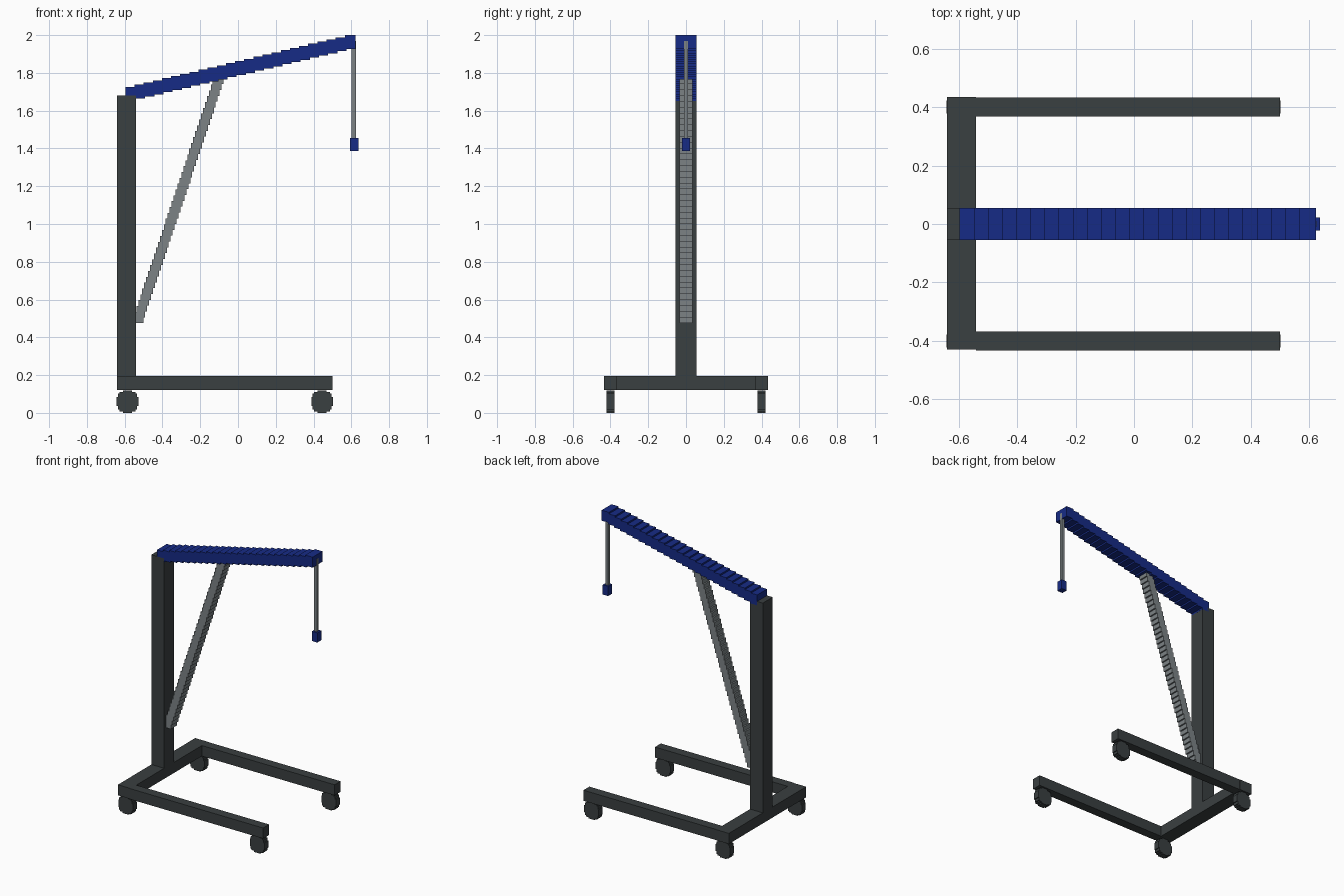
import bpy, bmesh
from mathutils import Vector

if "Cube" in bpy.data.objects:
    bpy.data.objects.remove(bpy.data.objects["Cube"])


def material(name, rgb):
    m = bpy.data.materials.new(name)
    m.diffuse_color = (*rgb, 1)
    m.use_nodes = True
    m.node_tree.nodes["Principled BSDF"].inputs["Base Color"].default_value = m.diffuse_color
    return m


DARK = material("dark_steel", (0.042, 0.05, 0.052))
GREY = material("grey_steel", (0.2, 0.225, 0.235))
BLUE = material("blue_paint", (0.008, 0.024, 0.24))


def extrude(name, profile, axis, lo, hi, mat):
    """Extrude a 2D outline: axis 'y' takes (x, z) points, 'z' takes (x, y)."""
    bm = bmesh.new()
    verts = [bm.verts.new((a, lo, b) if axis == 'y' else (a, b, lo)) for a, b in profile]
    face = bm.faces.new(verts)
    res = bmesh.ops.extrude_face_region(bm, geom=[face])
    move = Vector((0, hi - lo, 0) if axis == 'y' else (0, 0, hi - lo))
    bmesh.ops.translate(bm, vec=move, verts=[v for v in res["geom"] if isinstance(v, bmesh.types.BMVert)])
    bmesh.ops.recalc_face_normals(bm, faces=bm.faces)
    me = bpy.data.meshes.new(name)
    bm.to_mesh(me)
    bm.free()
    me.materials.append(mat)
    ob = bpy.data.objects.new(name, me)
    bpy.context.collection.objects.link(ob)
    return ob


def box(name, x0, x1, y0, y1, z0, z1, mat):
    return extrude(name, [(x0, y0), (x1, y0), (x1, y1), (x0, y1)], 'z', z0, z1, mat)


def staircase(start, end, w, h, n):
    """Outline of n overlapping w x h blocks stepping up from start to end."""
    dx, dz = (end[0] - start[0]) / (n - 1), (end[1] - start[1]) / (n - 1)
    c = [(start[0] + i * dx, start[1] + i * dz) for i in range(n)]
    w, h = w / 2, h / 2
    low, top = [(c[0][0] - w, c[0][1] - h)], []
    for i, (x, z) in enumerate(c):
        low.append((x + w, z - h))
        if i < n - 1:
            low.append((x + w, z + dz - h))
        if i:
            top.append((x - w, z - dz + h))
        top.append((x - w, z + h))
    return low + [(c[-1][0] + w, c[-1][1] + h)] + top[::-1]


# U-shaped base frame
box("base_crossbeam", -0.64, -0.54, -0.43, 0.435, 0.12, 0.195, DARK)
for side, s in (("left", 1), ("right", -1)):
    box(side + "_base_leg", -0.54, 0.5, s * 0.4 - 0.033, s * 0.4 + 0.033, 0.12, 0.195, DARK)

# Castor wheels with a stepped round outline
steps = [(0.024, 0.058), (0.024, 0.05), (0.042, 0.05), (0.042, 0.042),
         (0.05, 0.042), (0.05, 0.024), (0.057, 0.024)]
quarter = steps[::-1]
ring = (quarter + [(-x, z) for x, z in steps]
        + [(-x, -z) for x, z in quarter] + [(x, -z) for x, z in steps])
for end, cx in (("rear", -0.585), ("front", 0.445)):
    for side, cy in (("left", 0.4), ("right", -0.4)):
        extrude(f"{end}_{side}_wheel", [(cx + x, 0.06 + z * 1.03) for x, z in ring],
                'y', cy - 0.022, cy + 0.022, DARK)

# Mast, stepped lifting strut and stepped boom
box("mast", -0.64, -0.54, -0.055, 0.055, 0.195, 1.68, DARK)
extrude("lifting_strut", staircase((-0.525, 0.505), (-0.1, 1.77), 0.047, 0.06, 42), 'y', -0.035, 0.035, GREY)
extrude("boom", staircase((-0.568, 1.689), (0.594, 1.963), 0.057, 0.074, 25), 'y', -0.055, 0.055, BLUE)

# Hanging cable and hook block
box("cable", 0.602, 0.624, -0.01, 0.01, 1.45, 1.97, GREY)
box("hook_block", 0.594, 0.637, -0.022, 0.022, 1.387, 1.455, BLUE)
